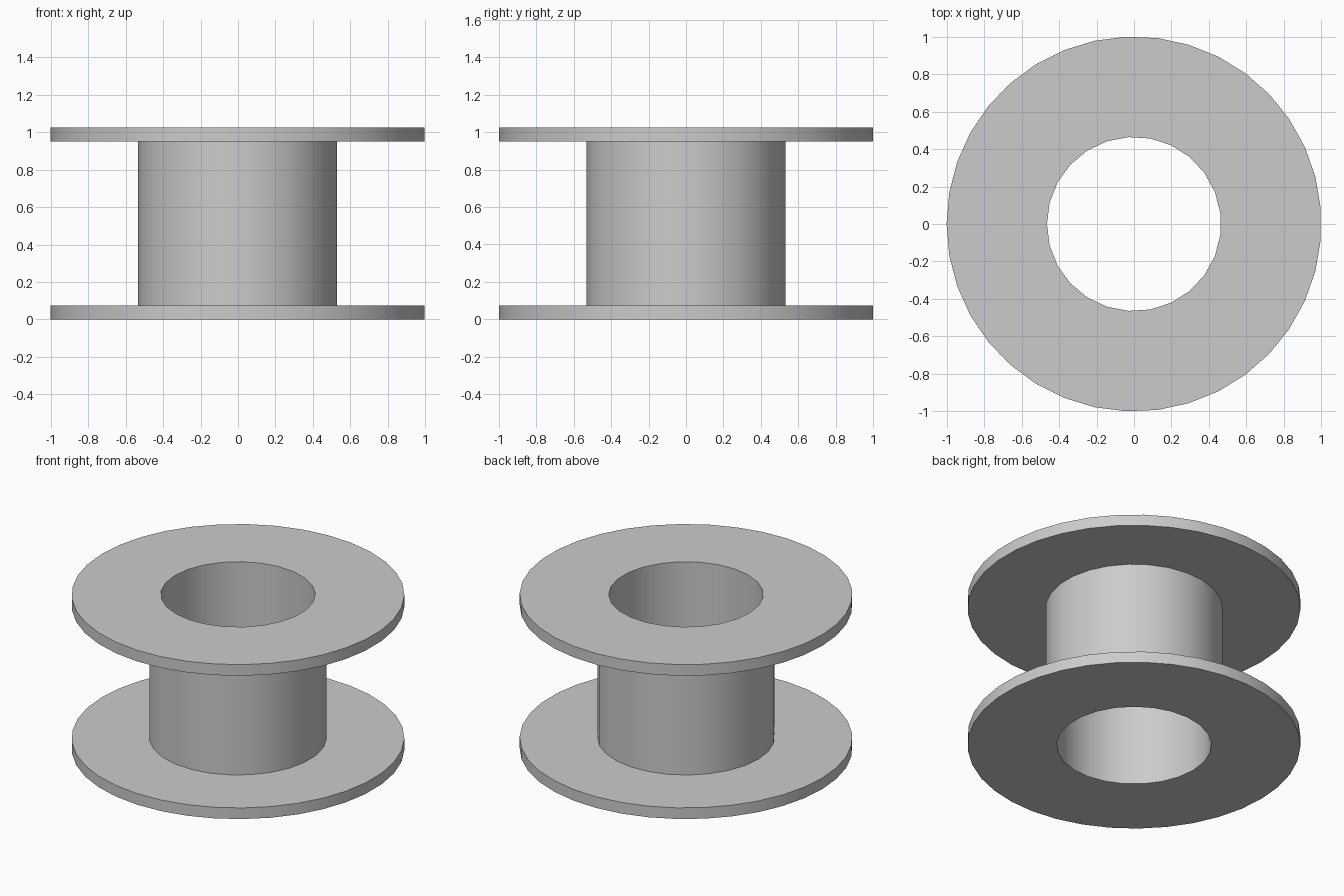
import bpy, bmesh
from math import pi, cos, sin

cube = bpy.data.objects.get("Cube")
if cube:
    bpy.data.objects.remove(cube)

HEIGHT, FLANGE = 1.025, 0.074
# radius and number of sides of each round surface
RIM, BARREL, BORE = (1.001, 37), (0.533, 27), (0.465, 25)

grey = bpy.data.materials.new("plain grey")
grey.use_nodes = True
color = (0.6, 0.6, 0.6, 1)
grey.diffuse_color = color
grey.node_tree.nodes["Principled BSDF"].inputs["Base Color"].default_value = color

bm = bmesh.new()


def ring(size, z):
    """Closed loop of edges at height z, with a corner on -x."""
    radius, sides = size
    verts = [bm.verts.new((radius * cos(pi + 2 * pi * i / sides),
                           radius * sin(pi + 2 * pi * i / sides), z))
             for i in range(sides)]
    return [bm.edges.new((verts[i - 1], verts[i])) for i in range(sides)]


def wall(a, b):
    bmesh.ops.bridge_loops(bm, edges=a + b)


def annulus(a, b):
    bmesh.ops.triangle_fill(bm, edges=a + b, use_beauty=True)


# Flanges: rim wall, outer face with the bore, inner face around the barrel
bores, barrels = [], []
for outer_z, inner_z in ((0, FLANGE), (HEIGHT, HEIGHT - FLANGE)):
    rim_out, rim_in = ring(RIM, outer_z), ring(RIM, inner_z)
    bore, barrel = ring(BORE, outer_z), ring(BARREL, inner_z)
    wall(rim_out, rim_in)
    annulus(rim_out, bore)
    annulus(rim_in, barrel)
    bores.append(bore)
    barrels.append(barrel)

# Barrel outside and bore inside
wall(*barrels)
wall(*bores)
bmesh.ops.recalc_face_normals(bm, faces=bm.faces[:])

mesh = bpy.data.meshes.new("flanged_spool")
bm.to_mesh(mesh)
bm.free()
mesh.materials.append(grey)
spool = bpy.data.objects.new("flanged_spool", mesh)
bpy.context.collection.objects.link(spool)

# Smooth round walls, crisp rims
bpy.ops.object.select_all(action="DESELECT")
spool.select_set(True)
bpy.context.view_layer.objects.active = spool
bpy.ops.object.shade_smooth_by_angle()
